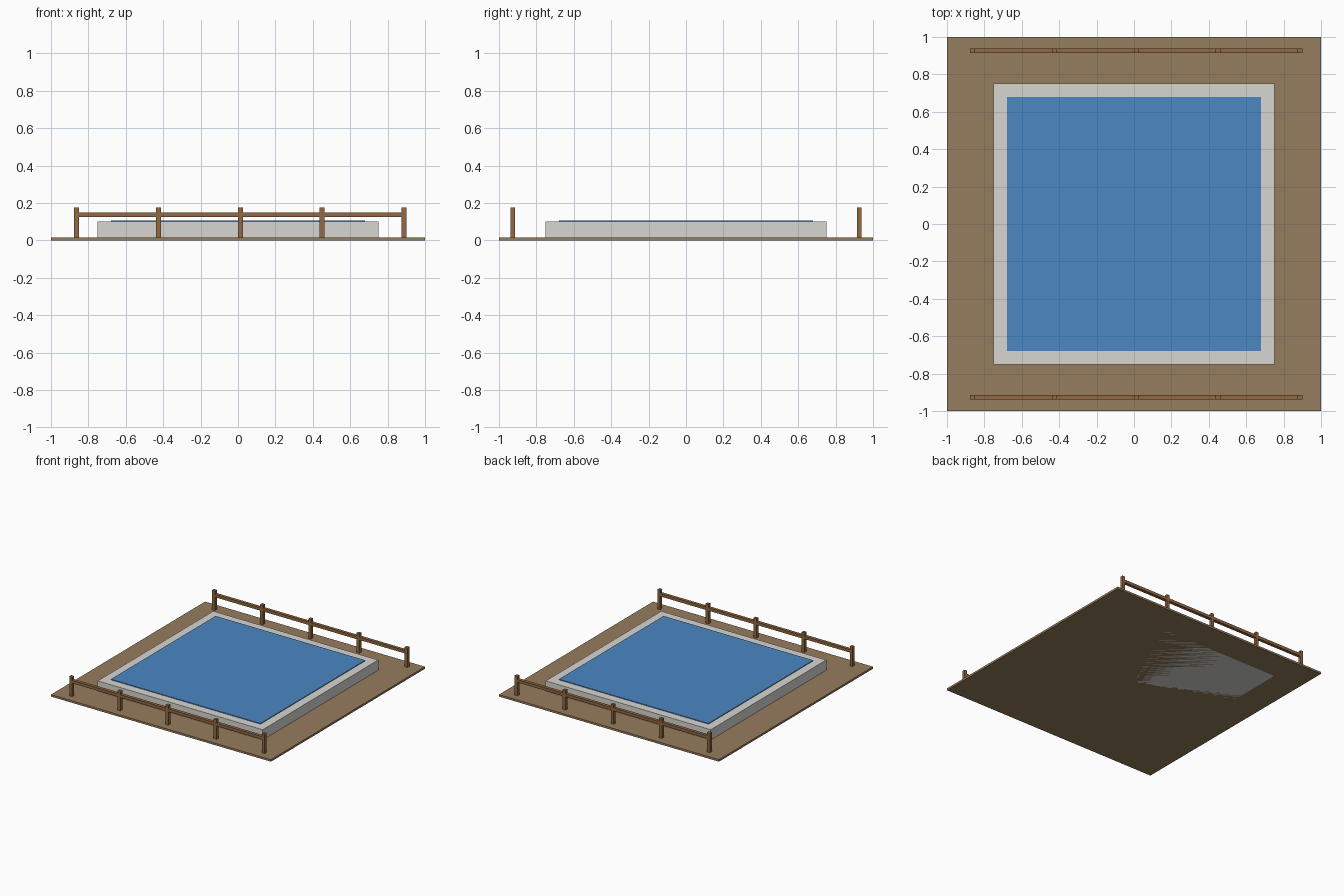
import bpy

default = bpy.data.objects.get("Cube")
if default:
    bpy.data.objects.remove(default, do_unlink=True)


def material(name, rgb):
    mat = bpy.data.materials.new(name)
    mat.use_nodes = True
    mat.diffuse_color = (*rgb, 1)
    bsdf = mat.node_tree.nodes["Principled BSDF"]
    bsdf.inputs["Base Color"].default_value = (*rgb, 1)
    bsdf.inputs["Roughness"].default_value = 0.8
    return mat


def box(name, x, y, z, mat):
    """Box spanning the given (low, high) ranges."""
    spans = (x, y, z)
    bpy.ops.mesh.primitive_cube_add(size=1, location=[(a + b) / 2 for a, b in spans])
    obj = bpy.context.object
    obj.name = name
    obj.scale = [b - a for a, b in spans]
    bpy.ops.object.transform_apply(location=False, rotation=False, scale=True)
    obj.data.materials.append(mat)
    return obj


earth = material("brown_earth", (0.307, 0.205, 0.112))
stone = material("pale_stone", (0.68, 0.672, 0.645))
water_blue = material("water_blue", (0.069, 0.242, 0.545))
wood = material("fence_wood", (0.29, 0.14, 0.055))

# Ground, stone basin standing through it, and water surface
GROUND = 0.0165
box("ground", (-1, 1), (-1, 1), (0, GROUND), earth)
box("basin", (-0.75, 0.75), (-0.75, 0.75), (0, 0.1005), stone)
box("water", (-0.68, 0.68), (-0.68, 0.68), (0.098, 0.1065), water_blue)

# Post and rail fences along the front and back
HALF = 0.013
FIRST, SPACING, POSTS = -0.8625, 0.4375, 5
last = FIRST + SPACING * (POSTS - 1)
for side, y in (("front", -0.926), ("back", 0.926)):
    depth = (y - HALF, y + HALF)
    for i in range(POSTS):
        x = FIRST + SPACING * i
        box(f"{side}_fence_post_{i + 1}", (x - HALF, x + HALF), depth,
            (0, 0.177), wood)
    box(f"{side}_fence_rail", (FIRST - HALF, last + HALF), depth, (0.126, 0.15), wood)
